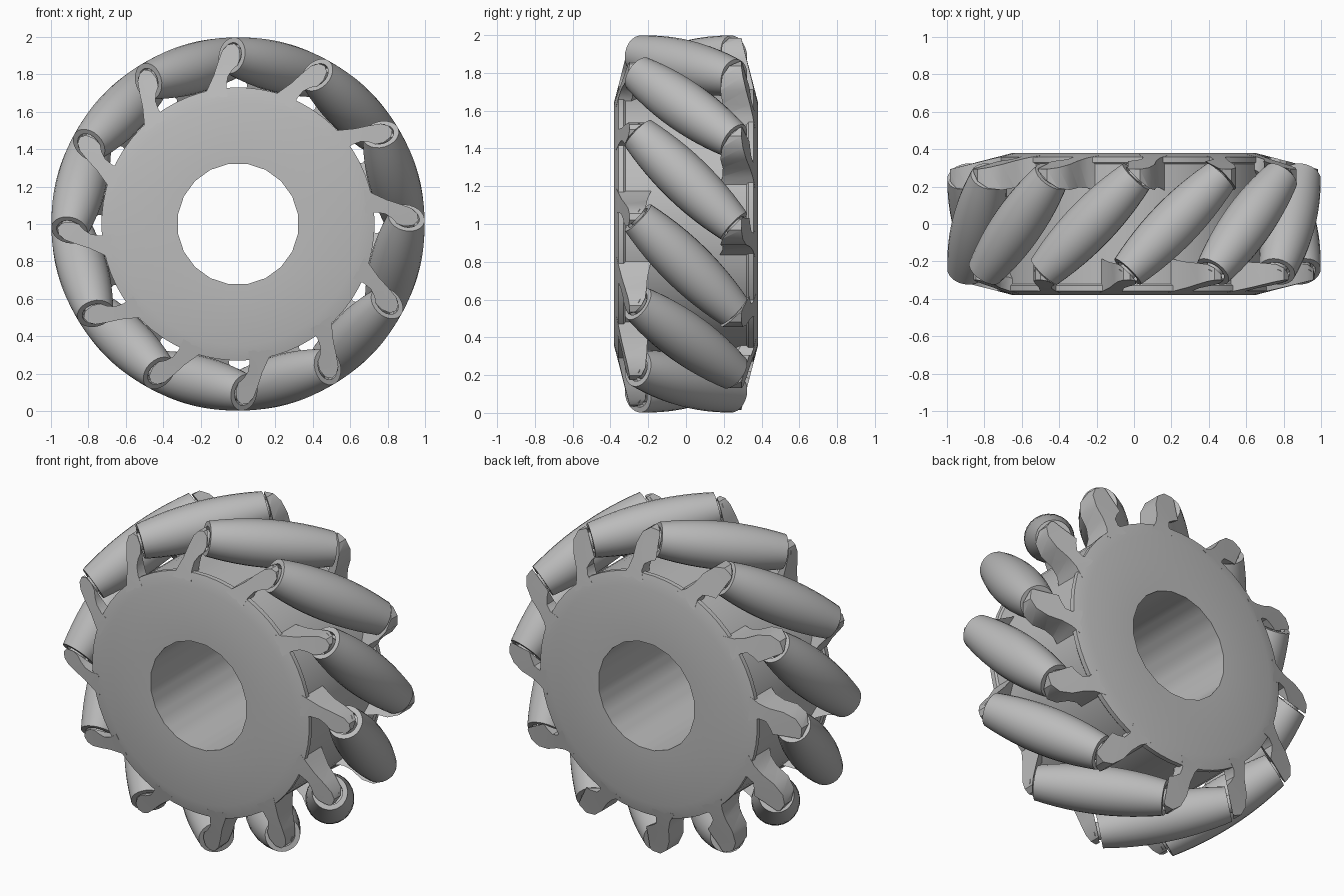
import bpy, bmesh, math
from mathutils import Matrix, Vector

COUNT = 12
START = math.radians(14.3)      # first roller, measured from straight up
AXIS_R = 0.865                  # distance of roller axes from the wheel axis
HALF = 0.36                     # half length of a roller
HEAD = math.atan2(HALF * math.sqrt(0.5), AXIS_R)
DIAG = Vector((1, 1, 0)).normalized()

cube = bpy.data.objects.get("Cube")
if cube:
    bpy.data.objects.remove(cube, do_unlink=True)

grey = bpy.data.materials.new("plain_grey")
grey.use_nodes = True
COLOUR = (0.5, 0.5, 0.5, 1)
grey.diffuse_color = COLOUR
grey.node_tree.nodes["Principled BSDF"].inputs["Base Color"].default_value = COLOUR


def finish(bm, name, angle=30):
    bmesh.ops.recalc_face_normals(bm, faces=bm.faces)
    mesh = bpy.data.meshes.new(name)
    bm.to_mesh(mesh)
    bm.free()
    mesh.materials.append(grey)
    obj = bpy.data.objects.new(name, mesh)
    bpy.context.collection.objects.link(obj)
    bpy.ops.object.select_all(action='DESELECT')
    obj.select_set(True)
    bpy.context.view_layer.objects.active = obj
    bpy.ops.object.shade_smooth_by_angle(angle=math.radians(angle))
    return obj


def lathe(profile, segments, offset=0.0, closed=False, radius=lambda r, a: r):
    """Turn (radius, position) points around the y axis."""
    bm = bmesh.new()
    rings = []
    for i in range(segments):
        a = offset + math.tau * i / segments
        rings.append([bm.verts.new((radius(r, a) * math.cos(a), y,
                                    radius(r, a) * math.sin(a))) for r, y in profile])
    steps = len(profile) if closed else len(profile) - 1
    for i, ring in enumerate(rings):
        nxt = rings[(i + 1) % segments]
        for j in range(steps):
            k = (j + 1) % len(profile)
            bm.faces.new((ring[j], ring[k], nxt[k], nxt[j]))
    if not closed:
        for j in (0, -1):
            bm.faces.new([ring[j] for ring in rings])
    return bm


def around(mesh, name):
    """Repeat one part around the wheel."""
    for k in range(COUNT):
        obj = bpy.data.objects.new(f"{name}_{k + 1}", mesh)
        bpy.context.collection.objects.link(obj)
        spin = Matrix.Rotation(START + math.tau * k / COUNT, 4, 'Y')
        obj.matrix_world = Matrix.Translation((0, 0, 1)) @ spin


def repeat(obj, name):
    mesh = obj.data
    bpy.data.objects.remove(obj, do_unlink=True)
    around(mesh, name)


# Hub: round drum with a twenty-sided bore
BORE = 0.325


def hub_radius(r, a):
    if r > BORE:
        return r
    step = math.tau / 20
    dev = (a + step / 2) % step - step / 2
    return r * math.cos(step / 2) / math.cos(dev)


hub_profile = [(BORE, -0.38), (0.65, -0.38), (0.73, -0.358), (0.73, -0.33), (0.72, -0.32),
               (0.72, 0.32), (0.73, 0.33), (0.73, 0.358), (0.65, 0.38), (BORE, 0.38)]
hub = finish(lathe(hub_profile, 60, math.radians(3), True, hub_radius), "hub", 25)
hub.location.z = 1

# Rollers: barrels whose bulge follows the wheel's outer circle, with hollow ends
barrel = [(0.07, -0.31), (0.07, -HALF)]
for i in range(13):
    s = HALF * (i / 6 - 1)
    barrel.append((1 - math.sqrt(AXIS_R ** 2 + s * s / 2), s))
barrel += [(0.07, HALF), (0.07, 0.31)]
tilt = Matrix.Translation((0, 0, AXIS_R)) @ Matrix.Rotation(-math.pi / 4, 4, 'Z')
bm = lathe(barrel, 24)
bm.transform(tilt)
repeat(finish(bm, "roller"), "roller")

# Axles: pins between the rollers and the fingers
bm = lathe([(0.05, -0.39), (0.05, 0.39)], 16)
bm.transform(tilt)
repeat(finish(bm, "axle"), "axle")


def finger(outline, name, turn):
    """Hooked bracket, cut off square to the roller end."""
    bm = bmesh.new()
    outer, inner = [], []
    for u, r in outline:
        face_y = -0.38 + 0.26 * max(0, math.hypot(u, r) - 0.65)
        outer.append(bm.verts.new((u, face_y, r)))
        inner.append(bm.verts.new((u, -0.18, r)))
    bm.faces.new(outer)
    bm.faces.new(inner[::-1])
    for i in range(len(outline)):
        j = (i + 1) % len(outline)
        bm.faces.new((outer[i], inner[i], inner[j], outer[j]))
    bmesh.ops.recalc_face_normals(bm, faces=bm.faces)
    bmesh.ops.triangulate(bm, faces=bm.faces)
    bm.transform(Matrix.Rotation(-HEAD, 4, 'Y'))
    cut = bmesh.ops.bisect_plane(bm, geom=bm.verts[:] + bm.edges[:] + bm.faces[:],
                                 plane_co=Vector((0, 0, AXIS_R)) - DIAG * (HALF + 0.012),
                                 plane_no=DIAG, clear_outer=True)
    edges = [e for e in cut["geom_cut"] if isinstance(e, bmesh.types.BMEdge)]
    bmesh.ops.holes_fill(bm, edges=edges, sides=0)
    bm.transform(Matrix.Rotation(turn, 4, 'Z'))
    repeat(finish(bm, name, 35), name)


# Front fingers: slim, leaving the roller rims in sight
finger([(-0.16, 0.68), (-0.13, 0.74), (-0.10, 0.80), (-0.075, 0.87), (-0.05, 0.93),
        (-0.02, 0.96), (0.015, 0.965), (0.04, 0.94), (0.045, 0.89), (0.03, 0.85),
        (0.0, 0.825), (-0.025, 0.79), (-0.035, 0.74), (-0.03, 0.68)],
       "front_finger", 0)

# Back fingers: broad, covering the roller ends
finger([(-0.17, 0.68), (-0.13, 0.74), (-0.11, 0.80), (-0.10, 0.88), (-0.07, 0.95),
        (-0.02, 0.985), (0.035, 0.98), (0.075, 0.94), (0.085, 0.88), (0.06, 0.825),
        (0.01, 0.805), (-0.03, 0.78), (-0.04, 0.74), (-0.02, 0.68)],
       "back_finger", math.pi)
